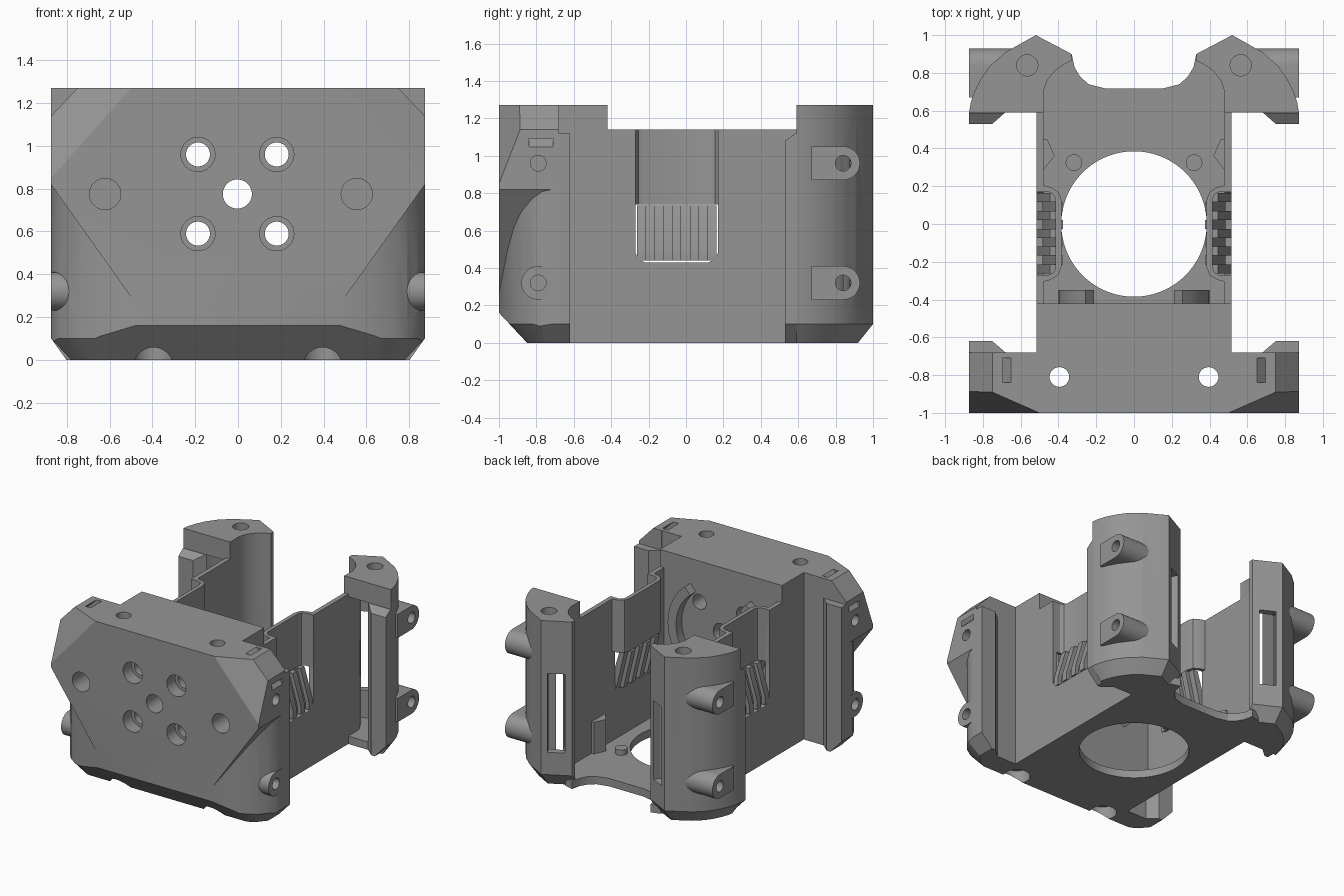
import bpy, bmesh, math
from mathutils import Vector

if "Cube" in bpy.data.objects:
    bpy.data.objects.remove(bpy.data.objects["Cube"])

mat = bpy.data.materials.new("grey plastic")
mat.diffuse_color = (0.3, 0.3, 0.3, 1)
mat.use_nodes = True
mat.node_tree.nodes["Principled BSDF"].inputs["Base Color"].default_value = mat.diffuse_color


def prism(name, pts, a, b, axis="z"):
    """Extrude a polygon along an axis; b may be a function of (u, v)."""
    def place(u, v, w):
        return {"z": (u, v, w), "y": (u, w, v), "x": (w, u, v)}[axis]
    bm = bmesh.new()
    lo = [bm.verts.new(place(u, v, a)) for u, v in pts]
    hi = [bm.verts.new(place(u, v, b(u, v) if callable(b) else b)) for u, v in pts]
    bm.faces.new(lo)
    bm.faces.new(hi)
    n = len(pts)
    for i in range(n):
        j = (i + 1) % n
        bm.faces.new((lo[i], lo[j], hi[j], hi[i]))
    bmesh.ops.recalc_face_normals(bm, faces=bm.faces)
    me = bpy.data.meshes.new(name)
    bm.to_mesh(me)
    bm.free()
    me.materials.append(mat)
    ob = bpy.data.objects.new(name, me)
    bpy.context.collection.objects.link(ob)
    return ob


def rect(u0, u1, v0, v1):
    return [(u0, v0), (u1, v0), (u1, v1), (u0, v1)]


def circle(u, v, r, n=40):
    return [(u + r * math.cos(2 * math.pi * i / n), v + r * math.sin(2 * math.pi * i / n)) for i in range(n)]


def flip(pts, s):
    return [(s * x, y) for x, y in pts]


def both(pts):
    """Close a right-hand outline with its mirror image."""
    return pts + [(-x, y) for x, y in reversed(pts)]


def boolean(ob, tool, op="DIFFERENCE"):
    mod = ob.modifiers.new("bool", "BOOLEAN")
    mod.operation, mod.solver, mod.object = op, "EXACT", tool
    dg = bpy.context.evaluated_depsgraph_get()
    me = bpy.data.meshes.new_from_object(ob.evaluated_get(dg))
    ob.modifiers.clear()
    ob.data = me
    bpy.data.objects.remove(tool)


def cut(ob, pts, a, b, axis="z"):
    boolean(ob, prism("cutter", pts, a, b, axis))


def plane_cut(ob, point, normal):
    """Slice off everything on the normal side and close the cut."""
    bm = bmesh.new()
    bm.from_mesh(ob.data)
    res = bmesh.ops.bisect_plane(bm, geom=bm.verts[:] + bm.edges[:] + bm.faces[:], dist=1e-5,
                                 plane_co=point, plane_no=normal, clear_outer=True)
    edges = [e for e in res["geom_cut"] if isinstance(e, bmesh.types.BMEdge) and e.is_boundary]
    if edges:
        bmesh.ops.holes_fill(bm, edges=edges, sides=0)
    bmesh.ops.recalc_face_normals(bm, faces=bm.faces)
    bm.to_mesh(ob.data)
    bm.free()


def chamfer_base(ob, chain, s, ysign, inset):
    """Slope the base below z = 0.1 along an outer outline."""
    for (x0, y0), (x1, y1) in zip(chain, chain[1:]):
        n = Vector((abs(y1 - y0), ysign * abs(x1 - x0))).normalized()
        if ysign > 0 and x1 < x0 and y1 < y0:
            n.x = -n.x
        plane_cut(ob, (s * x0, y0, 0.1), (s * n.x, n.y, -inset / 0.1))


# Front housing
front = prism("front_housing", both([(0.873, -1), (0.873, -0.62), (0.75, -0.62), (0.68, -0.68),
                                     (0.515, -0.68), (0.515, -0.42)]), 0, 1.27)
corner = [(0.48, -1), (0.64, -0.955), (0.73, -0.92), (0.79, -0.88), (0.84, -0.82), (0.865, -0.77), (0.873, -0.72)]
plane_cut(front, (0, -1, 0.16), (0, -0.16, -0.15))
for s in (1, -1):
    plane_cut(front, (s * 0.78, 0, 0), (s * 0.1, 0, -0.093))
    plane_cut(front, (s * 0.75, 0, 1.27), (s * 0.13, 0, 0.123))
    plane_cut(front, (s * 0.5, -1, 1.27), (s * 0.0462, -0.105, 0.041))
for s in (1, -1):
    # Rounded lower corner under a sloping edge
    cut(front, flip(corner + [(1, -0.72), (1, -1.1), (0.48, -1.1)], s), -0.1,
        lambda x, y: 0.265 + (abs(x) - 0.48) * 1.41)
    chamfer_base(front, corner[1:5], s, -1, 0.09)
for s in (1, -1):
    # Lowered flange top
    cut(front, flip(rect(0.6, 1, -0.679, -0.5), s), 1.12, 1.4)
    # Side screw boss and screw holes
    pts = [(-0.79 + 0.09 * math.cos(t), 0.32 + 0.09 * math.sin(t))
           for t in [math.pi * (0.5 + i / 16) for i in range(17)]] + [(-0.70, 0.23), (-0.70, 0.41)]
    boolean(front, prism("boss", pts, s * 0.6, s * 0.873, "x"), "UNION")
    for z in (0.32, 0.96):
        cut(front, circle(-0.79, z, 0.042, 24), s * 0.65, s * 1, "x")
    # Vertical screw holes, counterbored underneath
    cut(front, circle(s * 0.395, -0.81, 0.052), -0.1, 1.4)
    cut(front, circle(s * 0.395, -0.81, 0.095), -0.1, 0.1)
    # Strap tunnel behind the top corner
    cx, cz, h = 0.775, 1.168, 0.14
    strap = [(cx - h - 0.011, cz + h - 0.011), (cx + h - 0.011, cz - h - 0.011),
             (cx + h + 0.011, cz - h + 0.011), (cx - h + 0.011, cz + h + 0.011)]
    cut(front, flip(strap, s), -0.84, -0.71, "y")
    # Mounting holes in the face
    for z in (0.59, 0.96):
        cut(front, circle(s * 0.184 - 0.003, z, 0.056), -1.1, -0.3, "y")
        cut(front, circle(s * 0.184 - 0.003, z, 0.08), -1.1, -0.9, "y")
    cut(front, circle(s * 0.588 - 0.033, 0.775, 0.073), -1.1, -0.75, "y")
cut(front, circle(-0.003, 0.775, 0.068), -1.1, -0.3, "y")

# Floor with the large round opening
floor = prism("floor", both([(0.515, -0.45), (0.515, 0.72), (0.40, 0.88), (0.33, 0.90), (0.315, 0.83),
                             (0.285, 0.78), (0.24, 0.74), (0.15, 0.717)]), 0, 0.06)
cut(floor, circle(0, 0, 0.385, 72), -0.1, 0.2)

arc = [(0.873, 0.59), (0.865, 0.64), (0.845, 0.70), (0.81, 0.77), (0.76, 0.84), (0.68, 0.91), (0.52, 1), (0.33, 0.90)]
plan = arc + [(0.33, 0.865), (0.37, 0.845), (0.42, 0.81), (0.46, 0.76), (0.48, 0.70), (0.48, 0.59)]
for s in (1, -1):
    side = "right" if s > 0 else "left"

    # Rear pillar, hollow towards the front
    pillar = prism(side + "_rear_pillar", flip(plan, s), 0, 1.27)
    chamfer_base(pillar, arc, s, 1, 0.07)
    for z in (0.32, 0.96):
        pts = [(0.84 + 0.09 * math.cos(t), z + 0.09 * math.sin(t))
               for t in [math.pi * (-0.5 + i / 16) for i in range(17)]] + [(0.67, z + 0.09), (0.67, z - 0.09)]
        boolean(pillar, prism("boss", pts, s * 0.6, s * 0.873, "x"), "UNION")
    cut(pillar, flip([(0.515, 0.5), (0.74, 0.5), (0.80, 0.64), (0.76, 0.75), (0.66, 0.87), (0.53, 0.945),
                      (0.39, 0.875), (0.46, 0.82), (0.515, 0.72)], s), 0.06, 1.12)
    cut(pillar, flip([(0.346, 0.976), (0.452, 1.032), (0.527, 0.891), (0.42, 0.835)], s), 0.27, 0.87)
    cut(pillar, circle(s * 0.565, 0.84, 0.056), 1.0, 1.4)
    for z in (0.32, 0.96):
        cut(pillar, circle(0.84, z, 0.042, 24), s * 0.65, s * 1, "x")

    # Flange along the pillar's open edge
    flange = prism(side + "_pillar_flange",
                   flip([(0.873, 0.53), (0.75, 0.53), (0.68, 0.592), (0.873, 0.592)], s), 0, 1.12)
    plane_cut(flange, (s * 0.78, 0, 0), (s * 0.1, 0, -0.093))
    plane_cut(flange, (0, 0.53, 1.08), (0, -0.5, 0.7))

    # Side wall with a rounded opening
    wall = prism(side + "_side_wall", rect(-0.45, 0.72, 0, 1.14), s * 0.48, s * 0.515, "x")
    cut(wall, [(-0.27, 1.3), (-0.27, 0.48), (-0.255, 0.445), (-0.22, 0.43), (0.12, 0.43),
               (0.155, 0.445), (0.17, 0.48), (0.17, 1.3)], s * 0.4, s * 0.6, "x")

    # Inset channel above the louvres
    channel = [(0.515, -0.27), (0.45, -0.27), (0.425, -0.255), (0.415, -0.23), (0.415, 0.13), (0.425, 0.155),
               (0.45, 0.17), (0.515, 0.17), (0.50, 0.19), (0.48, 0.205), (0.44, 0.195), (0.40, 0.17),
               (0.385, 0.13), (0.385, -0.23), (0.40, -0.27), (0.44, -0.295), (0.48, -0.305), (0.50, -0.29)]
    prism(side + "_wall_channel", flip(channel, s), 0.74, 1.14)

    # Sloping louvre bars with alternating depth
    w = 0.425 / 9
    for i in range(9):
        y, d = -0.262 + i * w, 0.03 * (i % 2)
        bar = [(0.515 - d, 0.44), (0.515 - d, 0.50), (0.445 - d, 0.735), (0.405 - d, 0.735), (0.475 - d, 0.44)]
        prism(side + "_louvre_bar", flip(bar, s), y, y + w, "y")

    # Curved pad on the inner face of the housing
    angles = [math.radians(-50 + 10 * i) for i in range(11)]
    pad = [(0.40 * math.cos(t), 0.775 + 0.40 * math.sin(t)) for t in angles]
    pad += [(0.33 * math.cos(t), 0.775 + 0.33 * math.sin(t)) for t in reversed(angles)]
    prism(side + "_curved_pad", flip(pad, s), -0.43, -0.35, "y")

    # Floor peg and upright brace
    prism(side + "_floor_peg", circle(s * 0.318, 0.325, 0.044, 24), 0.05, 0.1)
    prism(side + "_wall_brace", flip([(0.485, 0.28), (0.485, 0.45), (0.46, 0.45), (0.42, 0.36)], s), 0.05, 0.3)

# Smooth curved surfaces, keep edges sharp
for ob in bpy.context.scene.objects:
    ob.select_set(True)
    bpy.context.view_layer.objects.active = ob
bpy.ops.object.shade_smooth_by_angle(angle=math.radians(25))
